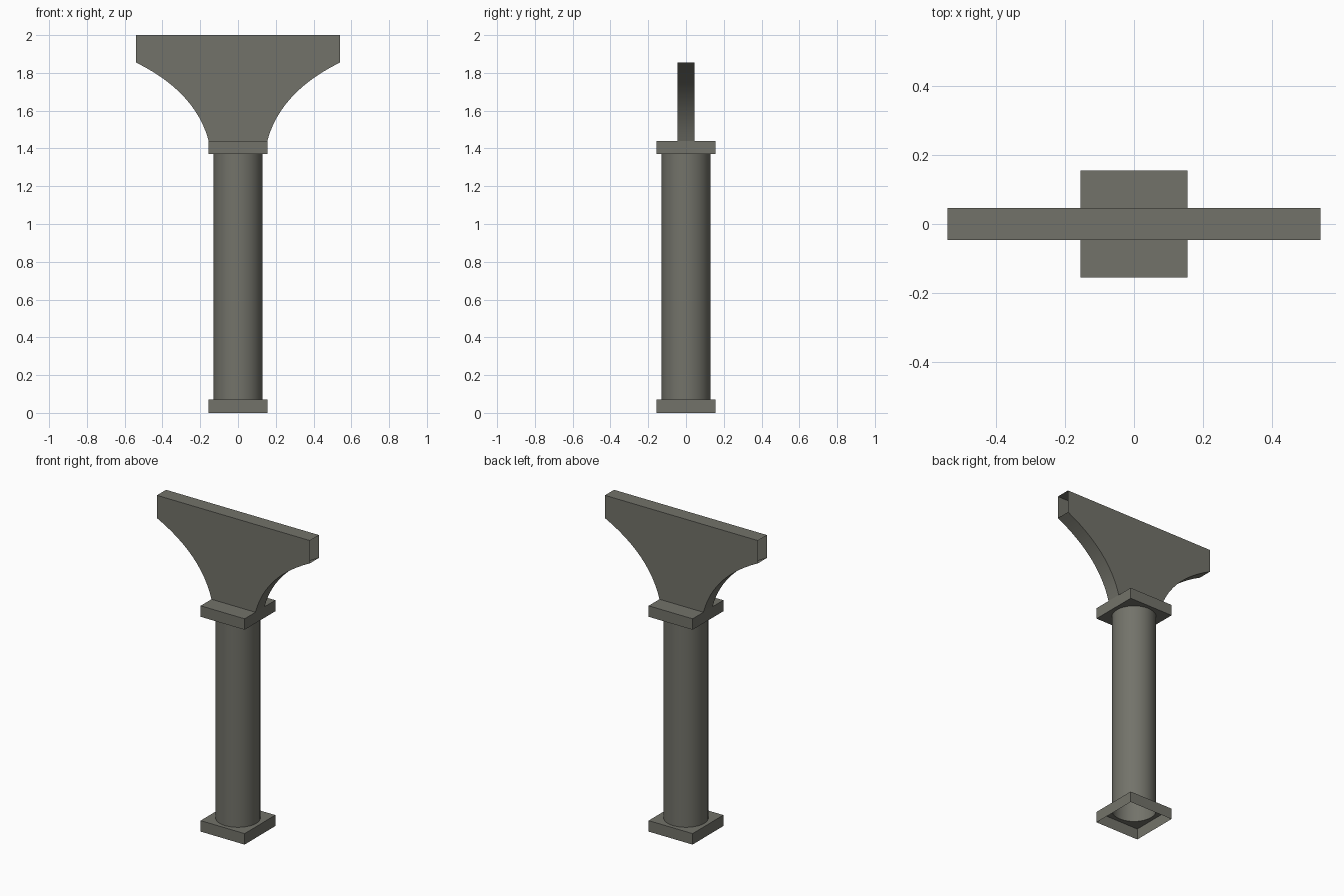
import bpy, bmesh, math

if "Cube" in bpy.data.objects:
    bpy.data.objects.remove(bpy.data.objects["Cube"])

SIDES = 32
R, HALF = 0.13, 0.155           # column radius, plinth half width
Z0, Z1, Z2, Z3, TOP = 0.0, 0.07, 1.37, 1.44, 2.0
DEPTH = 0.046                   # bracket half thickness

stone = bpy.data.materials.new("grey_stone")
stone.diffuse_color = (0.171, 0.171, 0.144, 1)
stone.use_nodes = True
stone.node_tree.nodes["Principled BSDF"].inputs["Base Color"].default_value = stone.diffuse_color


def finish(name, bm, smooth=True):
    me = bpy.data.meshes.new(name)
    bm.to_mesh(me)
    bm.free()
    ob = bpy.data.objects.new(name, me)
    bpy.context.collection.objects.link(ob)
    me.materials.append(stone)
    if smooth:
        bpy.ops.object.select_all(action='DESELECT')
        ob.select_set(True)
        bpy.context.view_layer.objects.active = ob
        bpy.ops.object.shade_smooth_by_angle(angle=math.radians(30))
    return ob


def loop(bm, z, square):
    """Ring of points on the column circle or on the square block."""
    out = []
    for i in range(SIDES):
        a = 2 * math.pi * i / SIDES
        c, s = math.cos(a), math.sin(a)
        k = HALF / max(abs(c), abs(s)) if square else R
        out.append(bm.verts.new((k * c, k * s, z)))
    return out


def bridge(bm, low, high):
    for i in range(SIDES):
        j = (i + 1) % SIDES
        bm.faces.new((low[i], low[j], high[j], high[i]))


# Base block: open underneath, with a round hole where the column starts
bm = bmesh.new()
rim, edge, hole = loop(bm, Z0, True), loop(bm, Z1, True), loop(bm, Z1, False)
bridge(bm, rim, edge)
bridge(bm, edge, hole)
finish("base_block", bm)

# Column: open tube
bm = bmesh.new()
bridge(bm, loop(bm, Z1, False), loop(bm, Z2, False))
finish("column", bm)

# Cap block: underside around the column, walls and top
bm = bmesh.new()
hole, rim, edge = loop(bm, Z2, False), loop(bm, Z2, True), loop(bm, Z3, True)
bridge(bm, hole, rim)
bridge(bm, rim, edge)
bm.faces.new(edge)
finish("cap_block", bm)

# Flared bracket: curved flanks, flat front, back and top, open short ends
p0, p1, p2 = (HALF, Z3), (0.225, 1.70), (0.54, 1.855)
N = 12
curve = []
for i in range(N + 1):
    t = i / N
    curve.append(tuple((1 - t) ** 2 * a + 2 * t * (1 - t) * b + t * t * c
                       for a, b, c in zip(p0, p1, p2)))
outline = ([(-x, z) for x, z in reversed(curve)] + curve
           + [(p2[0], TOP), (-p2[0], TOP)])
bm = bmesh.new()
front = [bm.verts.new((x, -DEPTH, z)) for x, z in outline]
back = [bm.verts.new((x, DEPTH, z)) for x, z in outline]
bm.faces.new(front)
bm.faces.new(back[::-1])
last = len(outline) - 1
skip = {N, last - 2, last}      # bottom on the cap and both short ends
for i in range(last + 1):
    if i not in skip:
        j = (i + 1) % (last + 1)
        bm.faces.new((front[j], front[i], back[i], back[j]))
finish("flared_bracket", bm)
